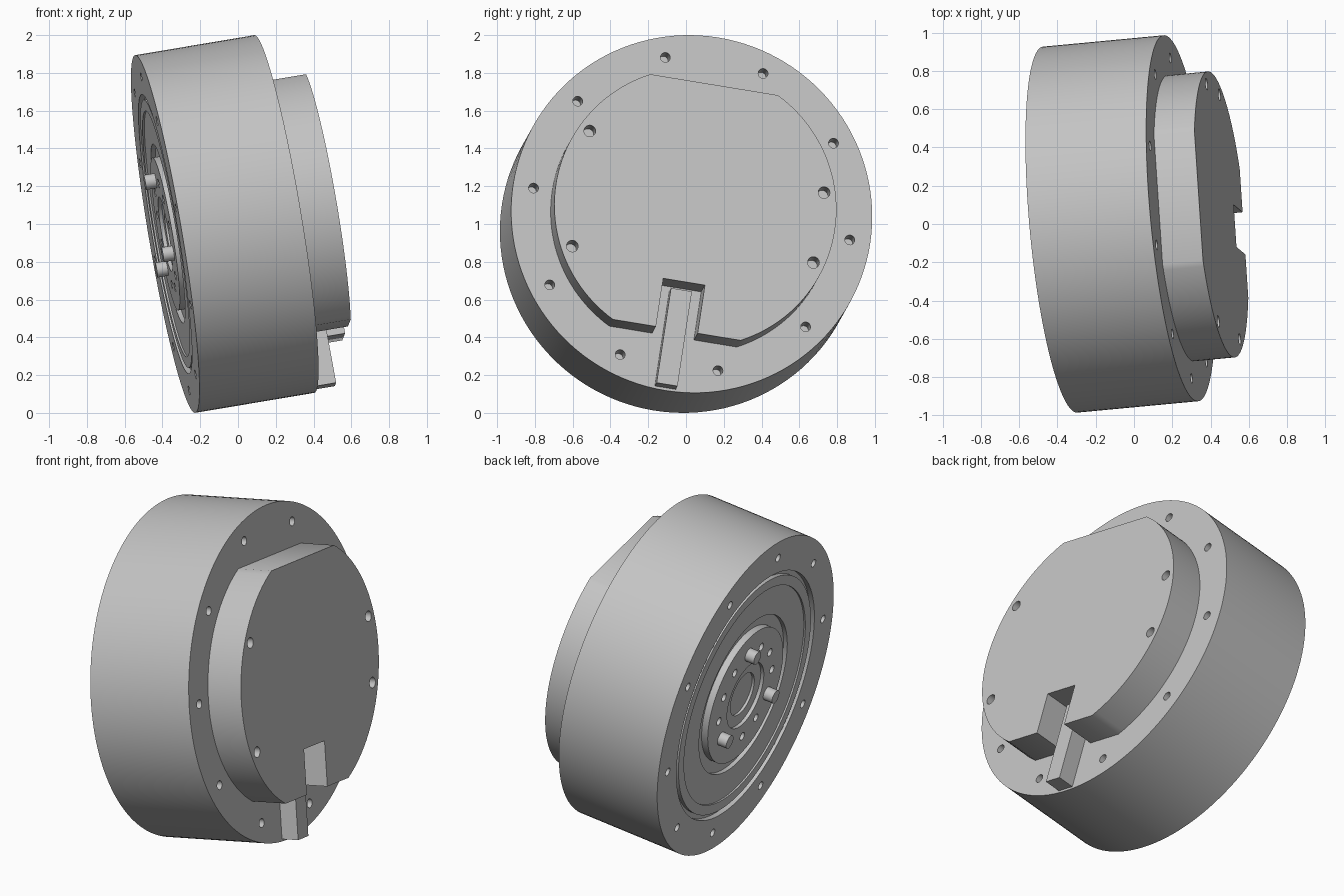
import bpy, bmesh, math
from mathutils import Matrix, Vector

if "Cube" in bpy.data.objects:
    bpy.data.objects.remove(bpy.data.objects["Cube"], do_unlink=True)

# Tilted frame: local z is the cylinder axis, local origin the flange centre
axis = Vector((0.982, 0.0925, 0.165)).normalized()
up = Vector((0, 0.162, 0.987))
up = (up - axis * up.dot(axis)).normalized()
side = up.cross(axis)
FRAME = Matrix((side, up, axis)).transposed().to_4x4()
FRAME.translation = (0.245, 0.03, 1.053)

BACK = -0.642
SEGMENTS = 128

grey = bpy.data.materials.new("light grey metal")
grey.use_nodes = True
COLOUR = (0.55, 0.55, 0.55, 1)
grey.diffuse_color = COLOUR
grey.node_tree.nodes["Principled BSDF"].inputs["Base Color"].default_value = COLOUR


def finish(name, bm):
    bmesh.ops.recalc_face_normals(bm, faces=bm.faces)
    mesh = bpy.data.meshes.new(name)
    bm.to_mesh(mesh)
    bm.free()
    mesh.materials.append(grey)
    obj = bpy.data.objects.new(name, mesh)
    obj.matrix_world = FRAME
    bpy.context.collection.objects.link(obj)
    return obj


def activate(obj):
    bpy.ops.object.select_all(action='DESELECT')
    obj.select_set(True)
    bpy.context.view_layer.objects.active = obj


def lathe(name, profile):
    bm = bmesh.new()
    rings = []
    for r, z in profile:
        rings.append([bm.verts.new((r * math.cos(math.tau * i / SEGMENTS),
                                    r * math.sin(math.tau * i / SEGMENTS), z))
                      for i in range(SEGMENTS)])
    for a, b in zip(rings, rings[1:]):
        for i in range(SEGMENTS):
            j = (i + 1) % SEGMENTS
            bm.faces.new((a[i], a[j], b[j], b[i]))
    bm.faces.new(rings[0])
    bm.faces.new(rings[-1])
    return finish(name, bm)


def prism(name, outline, low, high):
    bm = bmesh.new()
    base = bm.faces.new([bm.verts.new((x, y, low)) for x, y in outline])
    top = bmesh.ops.extrude_face_region(bm, geom=[base])
    verts = [v for v in top["geom"] if isinstance(v, bmesh.types.BMVert)]
    bmesh.ops.translate(bm, verts=verts, vec=(0, 0, high - low))
    return finish(name, bm)


def pegs(name, angles, ring, radius, low, high):
    # Small cylinders around a bolt circle
    bm = bmesh.new()
    for a in angles:
        t = math.radians(a)
        place = Matrix.Translation((ring * math.cos(t), ring * math.sin(t), (low + high) / 2))
        bmesh.ops.create_cone(bm, cap_ends=True, segments=24, radius1=radius,
                              radius2=radius, depth=high - low, matrix=place)
    return finish(name, bm)


def drill(obj, cutter):
    cutter.hide_render = True
    mod = obj.modifiers.new("holes", 'BOOLEAN')
    mod.operation = 'DIFFERENCE'
    mod.solver = 'EXACT'
    mod.object = cutter
    activate(obj)
    bpy.ops.object.modifier_apply(modifier=mod.name)
    bpy.data.objects.remove(cutter, do_unlink=True)


# Main drum with stepped rings turned into its back face
steps = [(0.13, 0.035), (0.13, 0.02), (0.20, 0.02), (0.20, 0.0), (0.41, 0.0),
         (0.41, 0.04), (0.48, 0.04), (0.48, 0.015), (0.66, 0.015), (0.66, 0.005),
         (0.72, 0.005), (0.72, 0.03), (0.75, 0.03), (0.75, 0.0), (0.96, 0.0)]
drum = lathe("drum_housing", [(r, BACK + d) for r, d in steps] + [(0.96, 0.0)])

# Bolt holes on both faces of the rim and on the hub
tenths = range(0, 360, 36)
drill(drum, pegs("front_rim_holes", tenths, 0.85, 0.026, -0.12, 0.05))
drill(drum, pegs("back_rim_holes", tenths, 0.85, 0.024, BACK - 0.05, BACK + 0.12))
pin_angles = (90, 210, 330)
hub_angles = [a for a in range(0, 360, 30) if a not in pin_angles]
drill(drum, pegs("hub_holes", hub_angles, 0.29, 0.024, BACK - 0.05, BACK + 0.08))

# Three drive pins on the hub
pins = pegs("drive_pins", pin_angles, 0.29, 0.04, BACK - 0.058, BACK + 0.02)

# Raised cover: a disc with flats above and below and a slot in the lower flat
R, FLAT, SLOT, SLOT_TOP = 0.75, 0.667, 0.112, -0.405
limit = math.asin(FLAT / R)
arc = [limit * (i / 24 - 1) for i in range(49)]
outline = [(R * math.cos(t), R * math.sin(t)) for t in arc]
outline += [(-x, -y) for x, y in outline]
outline += [(-SLOT, -FLAT), (-SLOT, SLOT_TOP), (SLOT, SLOT_TOP), (SLOT, -FLAT)]
cover = prism("raised_cover", outline, -0.005, 0.215)
drill(cover, pegs("cover_holes", (16, -16, 153, 207), 0.69, 0.031, 0.1, 0.3))

# Connector bar lying in the slot
w = 0.056
bar = prism("connector_bar", [(-w, -0.945), (w, -0.945), (w, -0.43), (-w, -0.43)], -0.005, 0.105)

for obj in (drum, pins, cover, bar):
    activate(obj)
    bpy.ops.object.shade_smooth_by_angle(angle=math.radians(30))
